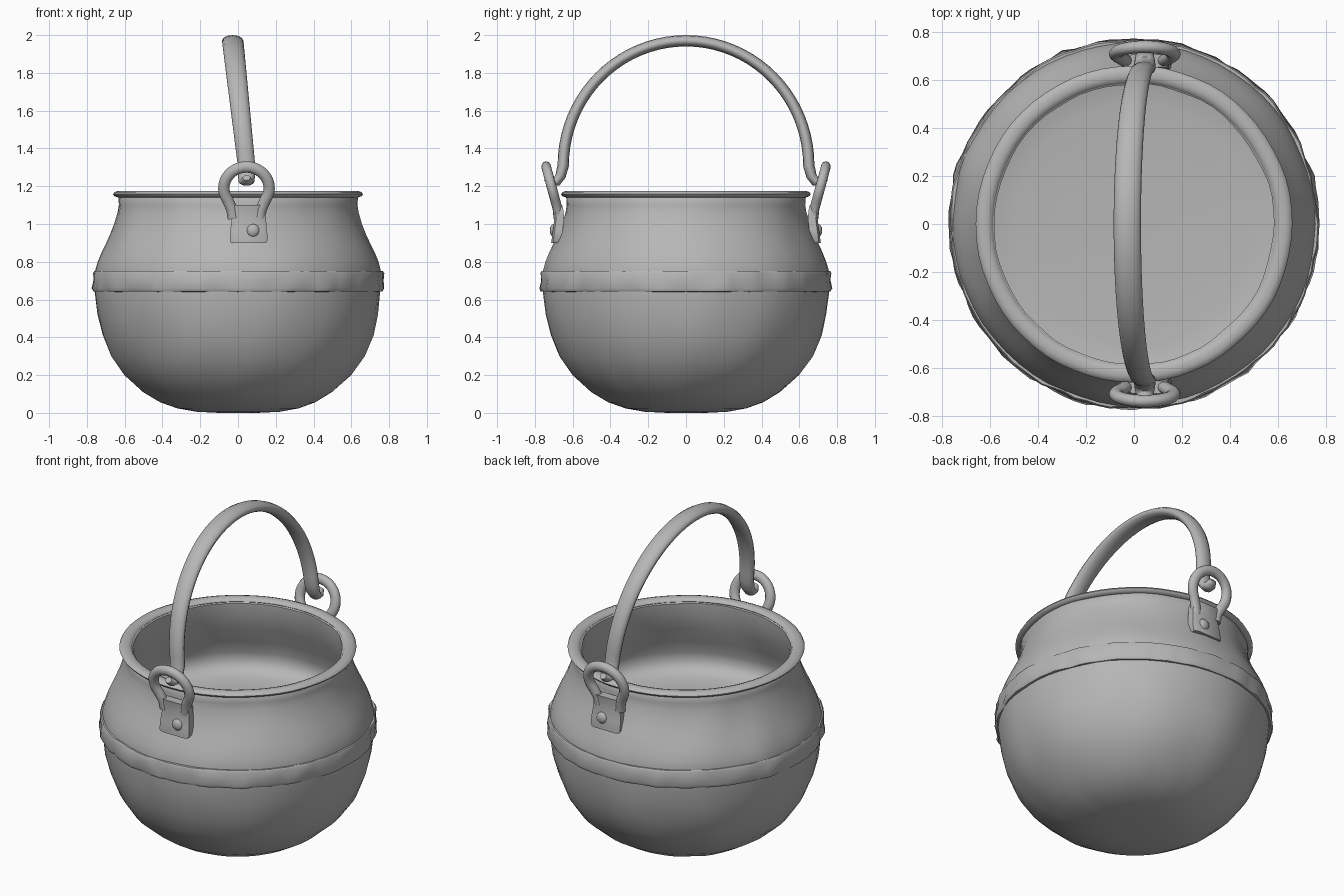
import bpy, bmesh, math
from mathutils import Vector, noise

cube = bpy.data.objects.get("Cube")
if cube:
    bpy.data.objects.remove(cube)

GREY = (0.47, 0.47, 0.47, 1)
iron = bpy.data.materials.new("grey iron")
iron.use_nodes = True
iron.diffuse_color = GREY
iron.node_tree.nodes["Principled BSDF"].inputs["Base Color"].default_value = GREY


def finish(name, bm, angle):
    bmesh.ops.recalc_face_normals(bm, faces=bm.faces)
    mesh = bpy.data.meshes.new(name)
    bm.to_mesh(mesh)
    bm.free()
    mesh.materials.append(iron)
    obj = bpy.data.objects.new(name, mesh)
    bpy.context.collection.objects.link(obj)
    bpy.ops.object.select_all(action='DESELECT')
    obj.select_set(True)
    bpy.context.view_layer.objects.active = obj
    bpy.ops.object.shade_smooth_by_angle(angle=math.radians(angle))


def skin(bm, rings, closed=False):
    """Join successive rings of points with quads, capping open ends."""
    loops = [[bm.verts.new(p) for p in ring] for ring in rings]
    pairs = list(zip(loops, loops[1:]))
    if closed:
        pairs.append((loops[-1], loops[0]))
    else:
        bm.faces.new(loops[0])
        bm.faces.new(loops[-1])
    for a, b in pairs:
        for i in range(len(a)):
            j = (i + 1) % len(a)
            bm.faces.new((a[i], a[j], b[j], b[i]))


def lathe(name, profile, dent, freq=4, sides=64, closed=False, angle=60):
    """Spin a profile of (radius, height), with slight hammered dents."""
    bm = bmesh.new()
    rings = []
    for r, z in profile:
        ring = []
        for i in range(sides):
            a = math.tau * i / sides
            d = Vector((math.cos(a), math.sin(a), 0))
            rr = r + dent * noise.noise(d * freq + Vector((0, 0, z * freq)))
            ring.append(d * rr + Vector((0, 0, z)))
        rings.append(ring)
    skin(bm, rings, closed)
    finish(name, bm, angle)


def tube(name, path, widths, depths, across, sides=12):
    """Sweep an oval along a path, its width kept along one direction."""
    bm = bmesh.new()
    rings, n = [], len(path)
    for k, p in enumerate(path):
        t = (path[min(k + 1, n - 1)] - path[max(k - 1, 0)]).normalized()
        u = (across - t * across.dot(t)).normalized()
        v = t.cross(u)
        rings.append([p + u * widths[k] * math.cos(math.tau * i / sides)
                      + v * depths[k] * math.sin(math.tau * i / sides)
                      for i in range(sides)])
    skin(bm, rings)
    finish(name, bm, 60)


# Pot body: outside from the base up, over the lip, then down to the inner floor
lathe("pot_body", [
    (0.1, 0.0), (0.22, 0.006), (0.32, 0.024), (0.41, 0.056), (0.50, 0.11),
    (0.60, 0.20), (0.67, 0.30), (0.715, 0.41), (0.742, 0.52), (0.757, 0.64),
    (0.757, 0.75), (0.744, 0.80), (0.724, 0.85), (0.70, 0.90), (0.677, 0.95),
    (0.656, 1.0), (0.638, 1.06), (0.632, 1.10), (0.635, 1.14), (0.61, 1.165),
    (0.585, 1.15), (0.59, 1.08), (0.62, 0.98), (0.66, 0.88), (0.69, 0.80),
    (0.692, 0.745), (0.665, 0.705), (0.60, 0.682), (0.5, 0.672), (0.3, 0.667),
    (0.1, 0.665)], 0.009)

# Rolled lip
lathe("rim_lip", [(0.626 + 0.036 * math.cos(math.tau * i / 10),
                   1.158 + 0.018 * math.sin(math.tau * i / 10))
                  for i in range(10)], 0.004, closed=True)

# Raised, beaten belt around the belly
lathe("belly_band", [(0.73, 0.64), (0.766, 0.642), (0.775, 0.66), (0.766, 0.70),
                     (0.77, 0.74), (0.764, 0.75), (0.73, 0.75)], 0.014,
      freq=9, sides=96, closed=True, angle=50)

# Carrying handle: a leaning arch, hooked at both ends
LUG_X = 0.045
path, widths, depths = [], [], []
for k in range(41):
    a = math.pi * k / 40
    s = math.sin(a)
    path.append(Vector((LUG_X - 0.073 * s, -0.65 * math.cos(a), 1.31 + 0.66 * s)))
    widths.append(0.046 + 0.011 * s)
    depths.append(0.03)


def hook(side):
    return [Vector((LUG_X, side * y, z)) for y, z in
            ((0.74, 1.245), (0.715, 1.225), (0.685, 1.225), (0.664, 1.255))]


path = hook(-1) + path + hook(1)[::-1]
end_widths = [0.02, 0.036, 0.042, 0.045]
end_depths = [0.018, 0.024, 0.026, 0.028]
widths = end_widths + widths + end_widths[::-1]
depths = end_depths + depths + end_depths[::-1]
tube("carrying_handle", path, widths, depths, Vector((1, 0, 0)))


def lean(z):
    """Distance of the lug from the middle at a height."""
    return 0.672 + max(0, z - 1.05) * 0.27 + max(0, 1.05 - z) * 0.13


# Lugs on the front and back: horseshoe eye and riveted plate
for label, side in (("front", -1), ("back", 1)):
    # Horseshoe eye, its feet running down into the plate
    outline = [(0.07, 1.03), (0.078, 1.08)]
    for i in range(25):
        a = math.radians(-32 + 244 * i / 24)
        outline.append((0.12 * math.cos(a), 1.19 + 0.112 * math.sin(a)))
    outline += [(-0.078, 1.08), (-0.07, 1.03)]
    eye = [Vector((LUG_X + x, side * lean(z), z)) for x, z in outline]
    tube(label + "_lug_eye", eye, [0.026] * len(eye), [0.03] * len(eye),
         Vector((0, 1, 0)))

    # Plate bent to follow the pot wall
    bm = bmesh.new()
    rows = []
    for z, w in ((0.9, 0.092), (0.912, 0.1), (0.97, 0.097), (1.03, 0.09),
                 (1.08, 0.09), (1.1, 0.08)):
        rows.append([Vector((LUG_X + 0.012 + sx * w, side * (lean(z) + d), z))
                     for sx, d in ((-1, -0.03), (-1, 0.012), (-0.8, 0.022),
                                   (0.8, 0.022), (1, 0.012), (1, -0.03))])
    skin(bm, rows)
    finish(label + "_lug_plate", bm, 50)

    # Rivet
    bm = bmesh.new()
    bmesh.ops.create_uvsphere(bm, u_segments=12, v_segments=8, radius=0.035)
    bmesh.ops.scale(bm, vec=(1, 0.6, 1), verts=bm.verts)
    bmesh.ops.translate(bm, vec=(LUG_X + 0.035, side * 0.7, 0.965), verts=bm.verts)
    finish(label + "_lug_rivet", bm, 60)
